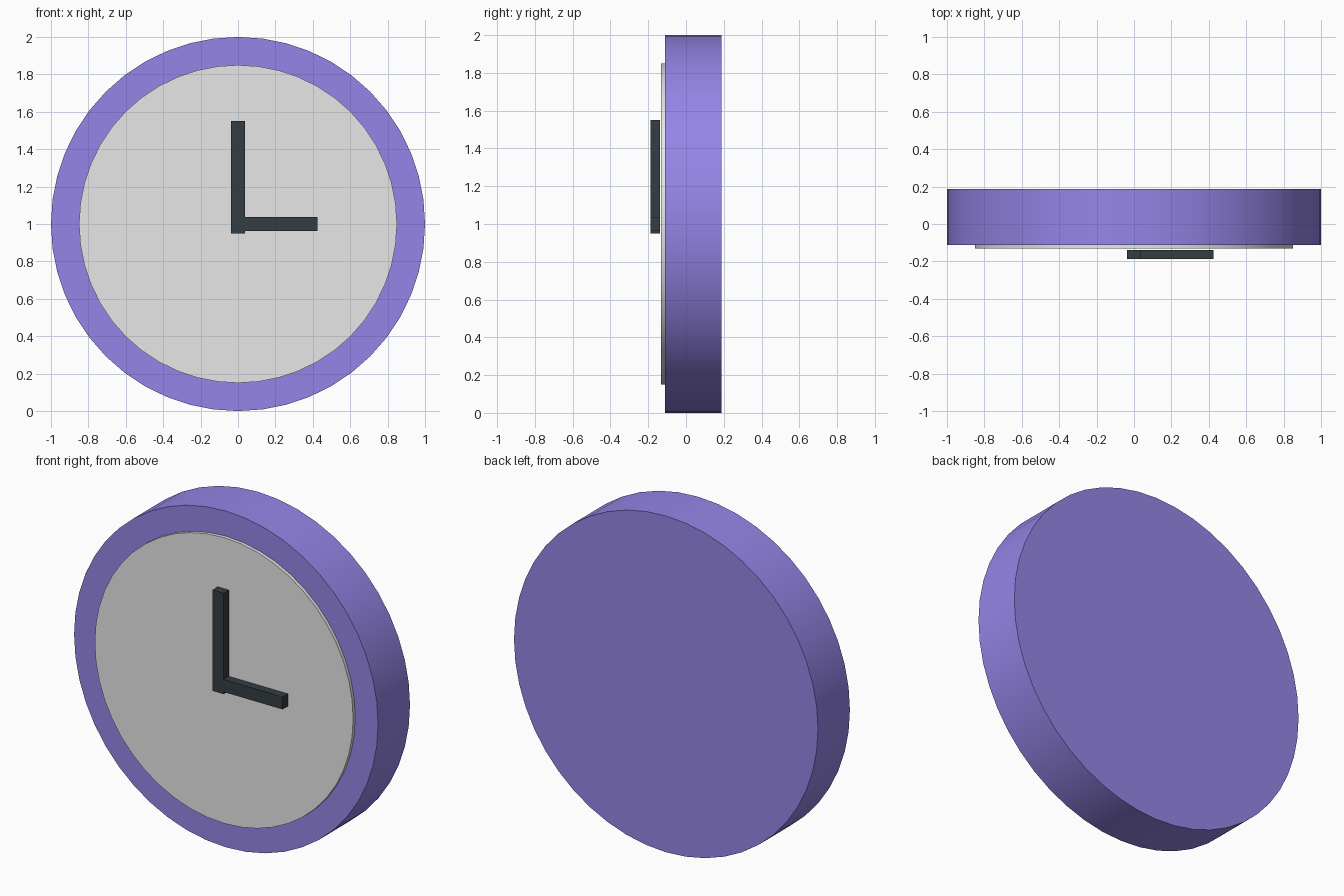
import bpy
import math

old = bpy.data.objects.get("Cube")
if old:
    bpy.data.objects.remove(old, do_unlink=True)


def material(name, rgb):
    mat = bpy.data.materials.new(name)
    mat.use_nodes = True
    mat.diffuse_color = (*rgb, 1)
    mat.node_tree.nodes["Principled BSDF"].inputs["Base Color"].default_value = (*rgb, 1)
    return mat


purple = material("purple", (0.30, 0.235, 0.80))
white = material("off white", (0.80, 0.80, 0.80))
dark = material("dark slate", (0.034, 0.047, 0.054))


def disc(name, radius, front, back, mat):
    """Round slab facing the front, with smooth rim and crisp edges."""
    bpy.ops.mesh.primitive_cylinder_add(
        vertices=48, radius=radius, depth=back - front,
        location=(0, (front + back) / 2, 1), rotation=(math.pi / 2, 0, 0))
    obj = bpy.context.object
    obj.name = name
    obj.data.materials.append(mat)
    bpy.ops.object.shade_smooth_by_angle(angle=math.radians(30))


def bar(name, low, high, mat):
    """Box between two opposite corners."""
    centre = [(a + b) / 2 for a, b in zip(low, high)]
    bpy.ops.mesh.primitive_cube_add(size=1, location=centre)
    obj = bpy.context.object
    obj.name = name
    obj.scale = [b - a for a, b in zip(low, high)]
    bpy.ops.object.transform_apply(location=False, rotation=False, scale=True)
    obj.data.materials.append(mat)


# Case and raised dial
disc("clock_case", 1.0, -0.112, 0.188, purple)
disc("clock_dial", 0.85, -0.132, 0.1, white)

# Hands pointing to twelve and three
half = 0.037
front, back = -0.188, -0.138
bar("minute_hand", (-half, front, 0.95), (half, back, 1.55), dark)
bar("hour_hand", (half, front, 1 - half), (0.425, back, 1 + half), dark)
